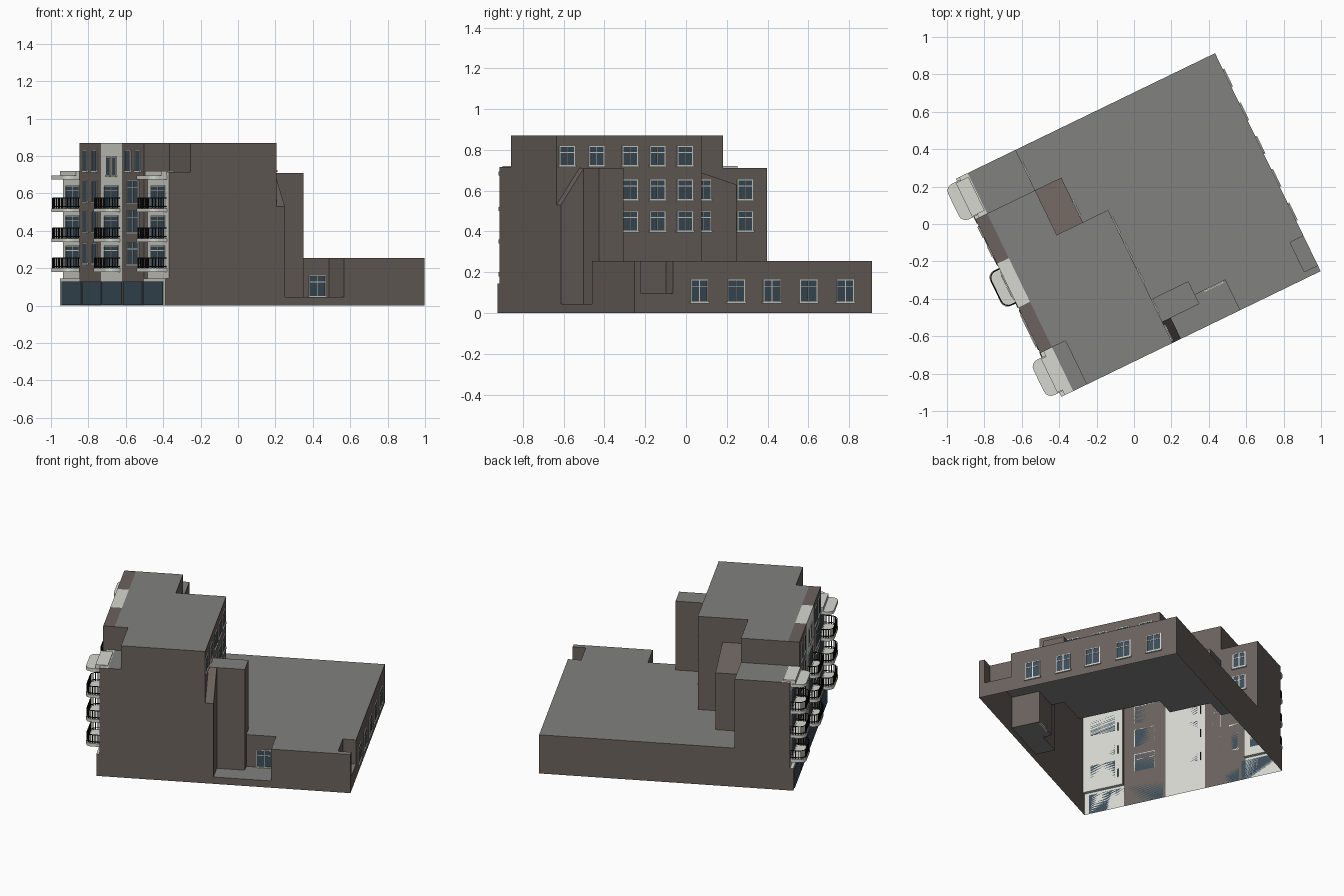
import bpy, bmesh, math
from mathutils import Matrix

if "Cube" in bpy.data.objects:
    bpy.data.objects.remove(bpy.data.objects["Cube"])

# Local frame: u = depth behind the street facade, v = along the facade
PLACE = Matrix.Translation((-0.37, -0.915, 0)) @ Matrix.Rotation(math.radians(25.85), 4, 'Z')


def material(name, rgb):
    m = bpy.data.materials.new(name)
    m.diffuse_color = (*rgb, 1)
    m.use_nodes = True
    m.node_tree.nodes["Principled BSDF"].inputs["Base Color"].default_value = m.diffuse_color
    return m


BROWN = material("brown_wall", (0.148, 0.122, 0.109))
WHITE = material("off_white", (0.68, 0.68, 0.63))
ROOF = material("grey_roof", (0.22, 0.22, 0.215))
GLASS = material("blue_glass", (0.045, 0.075, 0.1))
BLACK = material("black_metal", (0.01, 0.01, 0.01))


def finish(name, bm, mats):
    me = bpy.data.meshes.new(name)
    bm.to_mesh(me)
    bm.free()
    for m in mats:
        me.materials.append(m)
    ob = bpy.data.objects.new(name, me)
    ob.matrix_world = PLACE
    bpy.context.collection.objects.link(ob)
    return ob


def box(bm, u0, u1, v0, v1, z0, z1):
    mat = Matrix.Translation(((u0 + u1) / 2, (v0 + v1) / 2, (z0 + z1) / 2)) @ \
        Matrix.Diagonal((abs(u1 - u0), abs(v1 - v0), z1 - z0, 1))
    bmesh.ops.create_cube(bm, size=1, matrix=mat)


# Building shell: open-bottomed, heights looked up on a grid of plan cells
US = [-0.02, 0, 0.05, 0.13, 0.335, 0.49, 0.64, 0.69, 0.86, 1.04, 1.44, 1.52]
VS = [0, 0.035, 0.125, 0.18, 0.21, 0.26, 0.53, 0.79, 1.055, 1.295]


def heights(u, v):
    """Roof height at the low-v and high-v side of the cell around (u, v)."""
    end = v < 0.26 or v > 1.055
    if u < 0:
        h = 0.145 if end else 0.87            # shop front / projecting bays
    elif u < 0.13 and v < 0.26:
        h = 0.715                             # corner terrace
    elif (u < 0.64 and v < 0.79) or (u < 0.335 and v < 1.055):
        h = 0.87                              # main block
    elif u < 0.335:
        h = 0.71                              # lower end bay
    elif u < 0.49 and v < 1.055:
        return 0.71, 0.63                     # sloped rear roof
    elif 0.64 < u < 0.69 and v < 0.125:
        return (0.53, 0.58) if v < 0.035 else (0.58, 0.71)  # sloped shaft
    elif 0.64 < u < 0.86 and 0.125 < v < 0.26:
        h = 0.71                              # stair tower
    elif 0.64 < u < 1.04 and v < 0.18:
        h = 0.045                             # courtyard
    elif u > 1.44 and 0.035 < v < 0.21:
        h = 0.095                             # rear niche
    else:
        h = 0.255                             # low rear wing
    return h, h


def band_white(v):
    return v < 0.26 or 0.53 < v < 0.79 or v > 1.055


def cell(i, j):
    if 0 <= i < len(US) - 1 and 0 <= j < len(VS) - 1:
        return heights((US[i] + US[i + 1]) / 2, (VS[j] + VS[j + 1]) / 2)
    return 0, 0


bm = bmesh.new()


def face(pts, mat):
    unique = [p for k, p in enumerate(pts) if p != pts[k - 1]]
    if len(unique) > 2:
        f = bm.faces.new([bm.verts.new(p) for p in unique])
        f.material_index = mat


for i in range(len(US)):
    for j in range(len(VS)):
        u0, v0 = US[i], VS[j]
        a, b = cell(i, j)
        if i < len(US) - 1 and j < len(VS) - 1:
            u1, v1 = US[i + 1], VS[j + 1]
            white = int(band_white((v0 + v1) / 2))
            top = white if u0 < 0.05 else (0 if a != b else 2)
            face([(u0, v0, a), (u1, v0, a), (u1, v1, b), (u0, v1, b)], top)
        # wall on the low-u side
        if j < len(VS) - 1:
            v1 = VS[j + 1]
            c, d = cell(i - 1, j)
            if (a, b) != (c, d):
                facade = u0 <= 0 and band_white((v0 + v1) / 2)
                pts = [(u0, v0, c), (u0, v0, a), (u0, v1, b), (u0, v1, d)]
                face(pts if a + b > c + d else pts[::-1], int(facade))
        # wall on the low-v side
        if i < len(US) - 1:
            c = cell(i, j - 1)[1]
            if a != c:
                u1 = US[i + 1]
                pts = [(u0, v0, c), (u1, v0, c), (u1, v0, a), (u0, v0, a)]
                face(pts if a > c else pts[::-1], 0)
bmesh.ops.remove_doubles(bm, verts=bm.verts, dist=0.0001)
finish("building_shell", bm, [BROWN, WHITE, ROOF])

# Windows: glass plate, white frame bars and a sill
glass, frame = bmesh.new(), bmesh.new()


def plate(bm, axis, pos, sign, a0, a1, z0, z1, t):
    if axis == 'u':
        box(bm, pos, pos + sign * t, a0, a1, z0, z1)
    else:
        box(bm, a0, a1, pos, pos + sign * t, z0, z1)


def window(axis, pos, sign, c, z, w, h, transom=0.7, cross=True):
    a0, a1, z0, z1, f = c - w / 2, c + w / 2, z - h / 2, z + h / 2, 0.004
    plate(glass, axis, pos, sign, a0, a1, z0, z1, 0.003)
    bars = [(a0 - f, a0, z0, z1), (a1, a1 + f, z0, z1), (a0 - f, a1 + f, z1, z1 + f)]
    if cross:
        zt = z0 + h * transom
        bars += [(c - f / 2, c + f / 2, z0, z1), (a0, a1, zt - f / 2, zt + f / 2)]
    for bar in bars:
        plate(frame, axis, pos, sign, *bar, 0.005)
    plate(frame, axis, pos, sign, a0 - 0.01, a1 + 0.01, z0 - 0.01, z0, 0.009)


for v in (0.352, 0.552, 0.747, 0.947, 1.147):                 # rear wing
    window('u', 1.52, 1, v, 0.108, 0.085, 0.105)
for v in (0.057, 0.218, 0.40, 0.55, 0.70):                    # main block, top floor
    window('u', 0.64, 1, v, 0.77, 0.075, 0.09)
for z in (0.45, 0.605):                                       # main block, middle floors
    for v in (0.40, 0.55, 0.70):
        window('u', 0.64, 1, v, z, 0.075, 0.09)
    window('u', 0.49, 1, 0.873, z, 0.075, 0.09)
    window('u', 0.335, 1, 1.175, z, 0.075, 0.09)
window('v', 0.18, -1, 0.97, 0.105, 0.09, 0.105)               # courtyard

for z in (0.28, 0.45, 0.61, 0.775):                           # brown street bays
    for v in (0.865, 0.98):
        window('u', -0.02, -1, v, z, 0.045, 0.105, cross=False)
    if z < 0.7:
        window('u', -0.02, -1, 0.395, z, 0.13, 0.115)
    else:
        for v in (0.335, 0.455):
            window('u', -0.02, -1, v, z, 0.055, 0.105, cross=False)
for v in (0.625, 0.695):                                      # white bay, top floor
    window('u', -0.02, -1, v, 0.745, 0.04, 0.095, cross=False)
BAYS = [(0.13, 0), (0.66, -0.02), (1.175, 0)]                 # balcony bays: centre, plane
FLOORS = [0.20, 0.36, 0.52]
for v, u in BAYS:
    for z in FLOORS:
        window('u', u, -1, v, z + 0.06, 0.16, 0.115, 0.8)

# Shop front glazing, split by white posts
for k in range(5):
    plate(glass, 'u', -0.02, -1, 0.03 + k * 0.25, 0.265 + k * 0.25, 0.003, 0.13, 0.004)
finish("window_glass", glass, [GLASS])
finish("window_frames", frame, [WHITE])


# Balconies and canopies with rounded outer corners
def outline(vc, back, front, half=0.105, r=0.04, n=4):
    arc = [(front + r - r * math.sin(t), half - r + r * math.cos(t))
           for t in (k * math.pi / 2 / n for k in range(n + 1))]
    side = [(back, half)] + arc
    return [(u, vc + d) for u, d in side] + [(u, vc - d) for u, d in reversed(side)]


def slab(bm, pts, z0, z1):
    f = bm.faces.new([bm.verts.new((u, v, z0)) for u, v in pts])
    ext = bmesh.ops.extrude_face_region(bm, geom=[f], use_keep_orig=True)
    bmesh.ops.translate(bm, vec=(0, 0, z1 - z0),
                        verts=[g for g in ext["geom"] if isinstance(g, bmesh.types.BMVert)])


slabs = bmesh.new()
rails = bpy.data.curves.new("balcony_railings", 'CURVE')
rails.dimensions = '3D'
rails.bevel_depth, rails.bevel_resolution = 0.003, 0


def rail(pts):
    s = rails.splines.new('POLY')
    s.points.add(len(pts) - 1)
    for p, co in zip(s.points, pts):
        p.co = (*co, 1)


for vc, plane in BAYS:
    for z in FLOORS:
        slab(slabs, outline(vc, plane, -0.092), z - 0.02, z)
        path = outline(vc, plane, -0.087, 0.1)
        for dz in (0.01, 0.055):
            rail([(u, v, z + dz) for u, v in path])
        # upright bars spaced along the railing path
        for (ua, va), (ub, vb) in zip(path, path[1:]):
            n = max(1, round(math.hypot(ub - ua, vb - va) / 0.016))
            for k in range(n):
                t = k / n
                u, v = ua + (ub - ua) * t, va + (vb - va) * t
                rail([(u, v, z), (u, v, z + 0.055)])
    if plane == 0:
        slab(slabs, outline(vc, 0.0, -0.092), 0.675, 0.695)
        box(slabs, -0.03, 0.045, vc - 0.1, vc + 0.1, 0.695, 0.72)
bmesh.ops.recalc_face_normals(slabs, faces=slabs.faces)
finish("balcony_slabs", slabs, [WHITE])
rails.materials.append(BLACK)
rail_ob = bpy.data.objects.new("balcony_railings", rails)
rail_ob.matrix_world = PLACE
bpy.context.collection.objects.link(rail_ob)
